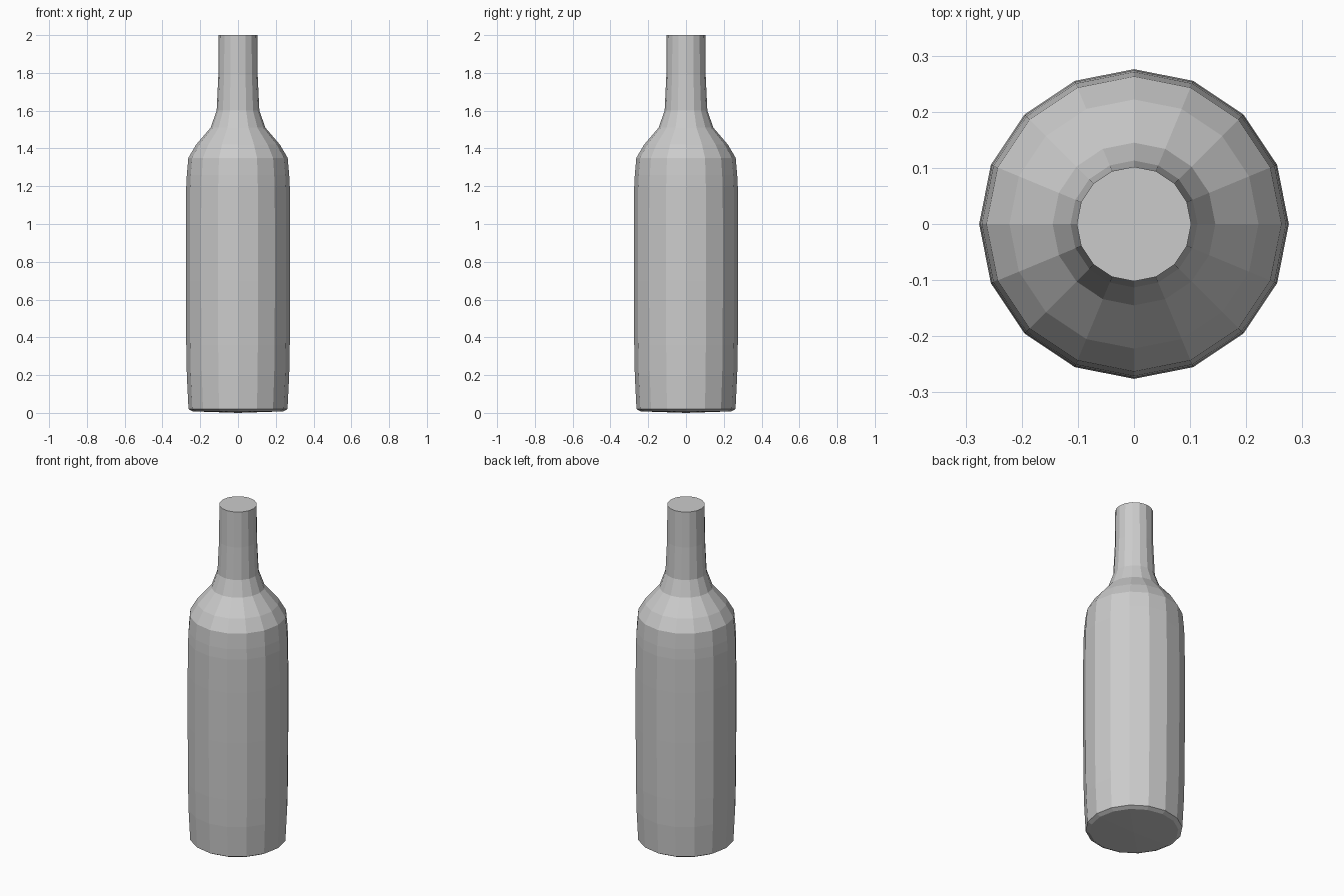
import bpy, bmesh
from math import sin, cos, tau

if "Cube" in bpy.data.objects:
    bpy.data.objects.remove(bpy.data.objects["Cube"])

SIDES = 16

# Bottle profile from base to mouth: (radius, height)
PROFILE = [(0.24, 0.008), (0.262, 0.02), (0.271, 0.2), (0.274, 0.36),
           (0.276, 0.7), (0.276, 1.0), (0.274, 1.2), (0.271, 1.26),
           (0.263, 1.35), (0.222, 1.42), (0.145, 1.51), (0.113, 1.60),
           (0.104, 1.79), (0.102, 2.0)]

bm = bmesh.new()
rings = [[bm.verts.new((r * cos(tau * i / SIDES), r * sin(tau * i / SIDES), z))
          for i in range(SIDES)] for r, z in PROFILE]

# Walls between neighbouring rings
for low, high in zip(rings, rings[1:]):
    for i in range(SIDES):
        j = (i + 1) % SIDES
        bm.faces.new((low[i], low[j], high[j], high[i]))

# Slightly domed base and flat closed mouth
centre = bm.verts.new((0, 0, 0))
for i in range(SIDES):
    bm.faces.new((centre, rings[0][(i + 1) % SIDES], rings[0][i]))
bm.faces.new(rings[-1])

bmesh.ops.recalc_face_normals(bm, faces=bm.faces)
mesh = bpy.data.meshes.new("bottle")
bm.to_mesh(mesh)
bm.free()
bpy.context.collection.objects.link(bpy.data.objects.new("bottle", mesh))
